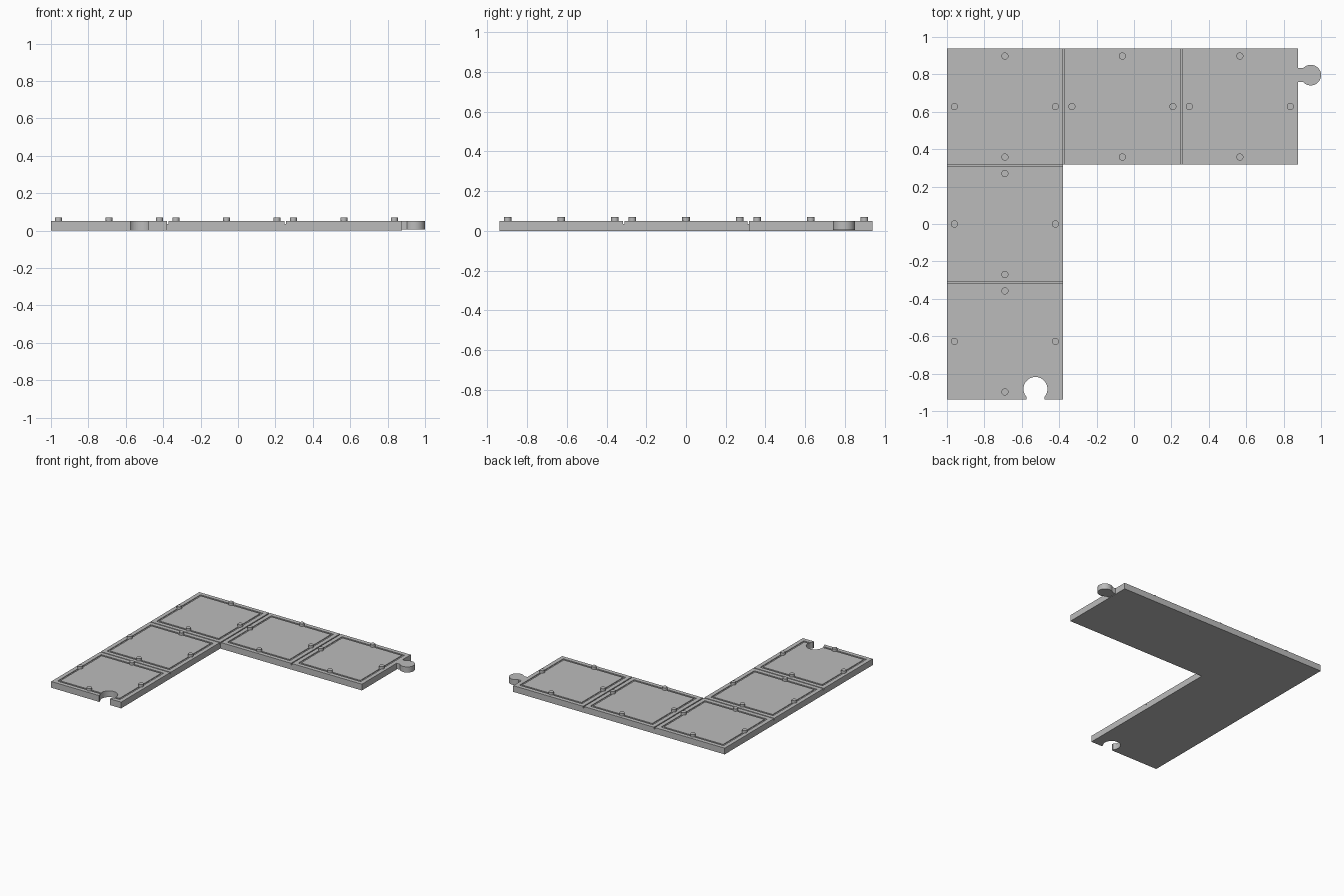
import bpy, bmesh, math
from mathutils import Matrix, Vector

cube = bpy.data.objects.get("Cube")
if cube:
    bpy.data.objects.remove(cube, do_unlink=True)

grey = bpy.data.materials.new("plain_grey")
COLOUR = (0.5, 0.5, 0.5, 1)
grey.use_nodes = True
grey.diffuse_color = COLOUR
grey.node_tree.nodes["Principled BSDF"].inputs["Base Color"].default_value = COLOUR

HALF, PITCH = 0.31, 0.628        # tile half size and spacing
BASE_TOP, TOP, PEG_TOP = 0.036, 0.05, 0.07
LEFT, BACK = -1.0, PITCH + HALF
RIGHT = LEFT + 2 * (PITCH + HALF)


def finish(bm, name):
    bmesh.ops.recalc_face_normals(bm, faces=bm.faces)
    mesh = bpy.data.meshes.new(name)
    bm.to_mesh(mesh)
    bm.free()
    mesh.materials.append(grey)
    obj = bpy.data.objects.new(name, mesh)
    bpy.context.collection.objects.link(obj)
    return obj


def smooth(obj):
    bpy.ops.object.select_all(action='DESELECT')
    obj.select_set(True)
    bpy.context.view_layer.objects.active = obj
    bpy.ops.object.shade_smooth_by_angle(angle=math.radians(30))


def extrude(name, outline, z0, z1):
    bm = bmesh.new()
    face = bm.faces.new([bm.verts.new((x, y, z0)) for x, y in outline])
    geom = bmesh.ops.extrude_face_region(bm, geom=[face])["geom"]
    verts = [g for g in geom if isinstance(g, bmesh.types.BMVert)]
    bmesh.ops.translate(bm, verts=verts, vec=(0, 0, z1 - z0))
    return finish(bm, name)


def keyhole(centre, r, neck, length, turn, steps=40):
    """Round head with a straight neck that points along -x before turning."""
    a = math.pi - math.asin(neck / r)
    pts = [(-length, -neck)]
    for i in range(steps + 1):
        t = -a + 2 * a * i / steps
        pts.append((r * math.cos(t), r * math.sin(t)))
    pts.append((-length, neck))
    rot = Matrix.Rotation(turn, 2)
    return [rot @ Vector(p) + Vector(centre) for p in pts]


def tile(name, cx, cy):
    """Square plate with a shallow groove running round its top."""
    rings = [(HALF, BASE_TOP), (HALF, TOP), (0.277, TOP),
             (0.277, 0.044), (0.263, 0.044), (0.263, TOP)]
    bm = bmesh.new()
    loops = [[bm.verts.new((cx + sx * h, cy + sy * h, z))
              for sx, sy in ((-1, -1), (1, -1), (1, 1), (-1, 1))] for h, z in rings]
    for low, high in zip(loops, loops[1:]):
        for i in range(4):
            j = (i + 1) % 4
            bm.faces.new((low[i], low[j], high[j], high[i]))
    bm.faces.new(loops[0])
    bm.faces.new(loops[-1])
    return finish(bm, name)


def pegs(name, cx, cy):
    bm = bmesh.new()
    for x, y in ((0.27, 0), (-0.27, 0), (0, 0.27), (0, -0.27)):
        place = Matrix.Translation((cx + x, cy + y, (0.04 + PEG_TOP) / 2))
        bmesh.ops.create_cone(bm, cap_ends=True, segments=24, radius1=0.019,
                              radius2=0.019, depth=PEG_TOP - 0.04, matrix=place)
    smooth(finish(bm, name))


# L-shaped base
inner_x, inner_y = LEFT + 2 * HALF, BACK - 2 * HALF
base = extrude("base", [(LEFT, -BACK), (inner_x, -BACK), (inner_x, inner_y),
                        (RIGHT, inner_y), (RIGHT, BACK), (LEFT, BACK)], 0, BASE_TOP)

# Tiles and their pegs
x0 = LEFT + HALF
places = {"corner": (0, 1), "back_middle": (1, 1), "back_end": (2, 1),
          "side_middle": (0, 0), "side_end": (0, -1)}
tiles = {}
for label, (col, row) in places.items():
    cx, cy = x0 + col * PITCH, row * PITCH
    tiles[label] = tile(label + "_tile", cx, cy)
    pegs(label + "_pegs", cx, cy)

# Connector knob on the back arm
knob_x = 1 - 0.055
smooth(extrude("connector_knob",
               keyhole((knob_x, 0.796), 0.055, 0.037, knob_x - RIGHT, 0), 0.005, TOP))

# Matching socket in the end of the side arm
cutter = extrude("socket_cutter",
                 keyhole((-0.527, -0.882), 0.064, 0.048, 0.1, math.pi / 2), -0.05, 0.1)
cutter.hide_render = True
cutter.display_type = 'WIRE'
for obj in (base, tiles["side_end"]):
    mod = obj.modifiers.new("socket", 'BOOLEAN')
    mod.operation = 'DIFFERENCE'
    mod.solver = 'EXACT'
    mod.object = cutter
    bpy.context.view_layer.objects.active = obj
    bpy.ops.object.modifier_apply(modifier=mod.name)
bpy.data.objects.remove(cutter, do_unlink=True)
